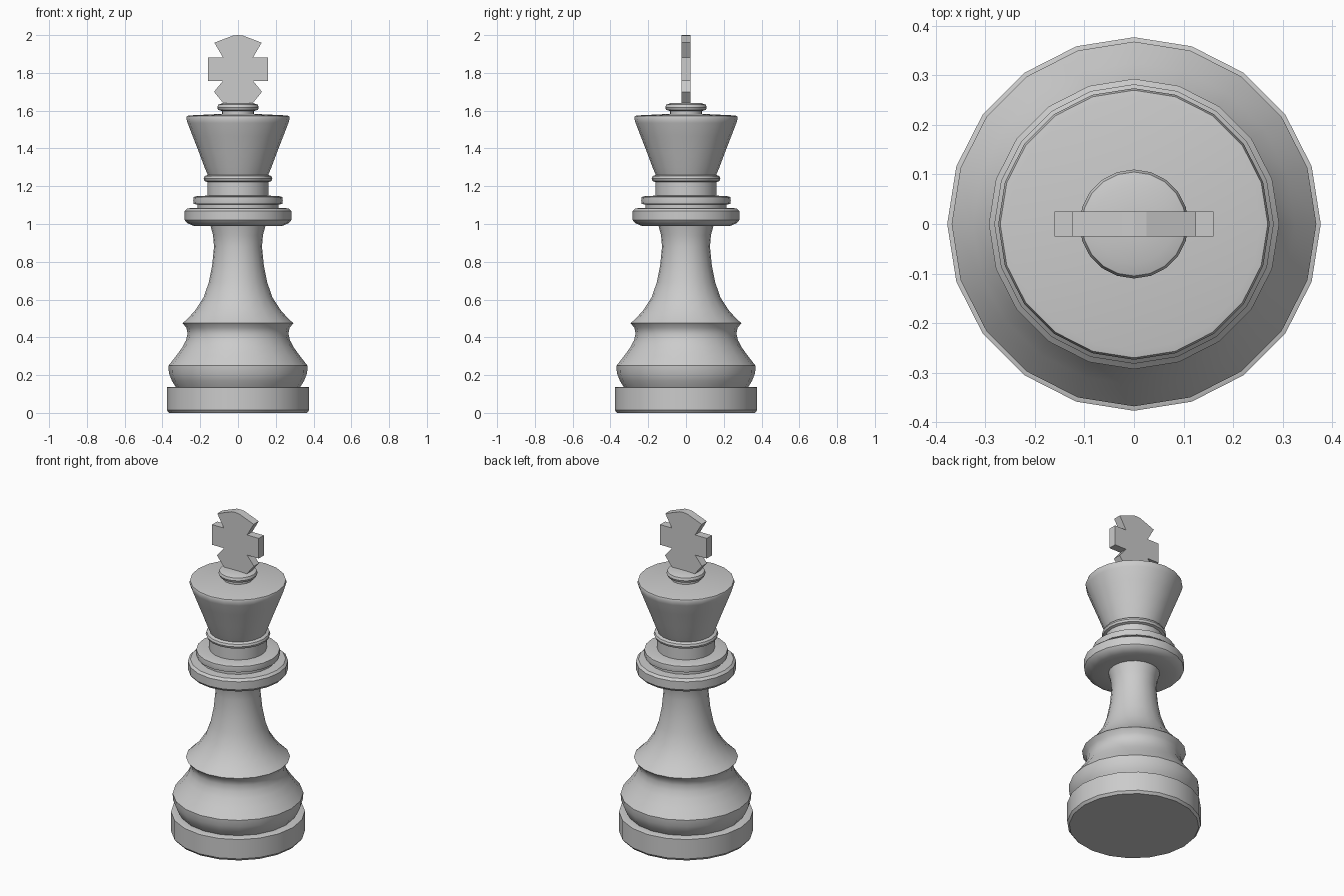
import bpy, bmesh, math

SIDES = 20


def smooth(ob):
    bpy.ops.object.select_all(action='DESELECT')
    bpy.context.view_layer.objects.active = ob
    ob.select_set(True)
    bpy.ops.object.shade_smooth_by_angle(angle=math.radians(35))


def make(name, bm):
    bmesh.ops.recalc_face_normals(bm, faces=bm.faces)
    me = bpy.data.meshes.new(name)
    bm.to_mesh(me)
    bm.free()
    ob = bpy.data.objects.new(name, me)
    bpy.context.collection.objects.link(ob)
    return ob


def lathe(name, profile):
    """Turn a closed solid from (radius, height) points."""
    bm = bmesh.new()
    rings = []
    for r, z in profile:
        rings.append([bm.verts.new((r * math.cos(a), r * math.sin(a), z))
                      for a in (2 * math.pi * i / SIDES for i in range(SIDES))])
    for lo, hi in zip(rings, rings[1:]):
        for i in range(SIDES):
            j = (i + 1) % SIDES
            bm.faces.new((lo[i], lo[j], hi[j], hi[i]))
    bm.faces.new(rings[0][::-1])
    bm.faces.new(rings[-1])
    smooth(make(name, bm))


# Whole turned body, foot to finial button
lathe("turned_body", [
    # foot
    (0.365, 0), (0.377, 0.015), (0.377, 0.135), (0.368, 0.138), (0.33, 0.138),
    # lower bulge
    (0.35, 0.17), (0.366, 0.21), (0.368, 0.25), (0.325, 0.305), (0.293, 0.35),
    (0.275, 0.385),
    # waist and lip
    (0.267, 0.42), (0.273, 0.45), (0.293, 0.475), (0.265, 0.50),
    # stem
    (0.225, 0.545), (0.183, 0.61), (0.155, 0.69), (0.137, 0.78),
    (0.127, 0.88), (0.132, 0.94), (0.145, 0.99),
    # collar discs
    (0.235, 0.99), (0.27, 1.005), (0.282, 1.02), (0.282, 1.07), (0.268, 1.083),
    (0.215, 1.085), (0.215, 1.102), (0.235, 1.107), (0.237, 1.125),
    (0.235, 1.143), (0.215, 1.148), (0.162, 1.15),
    # neck with bead
    (0.162, 1.222), (0.177, 1.227), (0.182, 1.24), (0.177, 1.253),
    (0.16, 1.26),
    # flared head
    (0.177, 1.30), (0.205, 1.375), (0.24, 1.465), (0.267, 1.535),
    (0.274, 1.56), (0.27, 1.572), (0.255, 1.575), (0.085, 1.583),
    # button
    (0.085, 1.598), (0.105, 1.604), (0.11, 1.617), (0.105, 1.632),
    (0.08, 1.64), (0.02, 1.642),
])

# Flat cross cut from a mirrored half outline
half = [(0.025, 1.998), (0.125, 1.96), (0.08, 1.882), (0.16, 1.882),
        (0.16, 1.757), (0.08, 1.757), (0.127, 1.70), (0.075, 1.636)]
outline = half + [(-x, z) for x, z in reversed(half)]
outline.append((0, 2.0))
bm = bmesh.new()
face = bm.faces.new([bm.verts.new((x, -0.025, z)) for x, z in outline])
ext = bmesh.ops.extrude_face_region(bm, geom=[face])
bmesh.ops.translate(bm, vec=(0, 0.05, 0),
                    verts=[v for v in ext["geom"] if isinstance(v, bmesh.types.BMVert)])
make("top_cross", bm)
